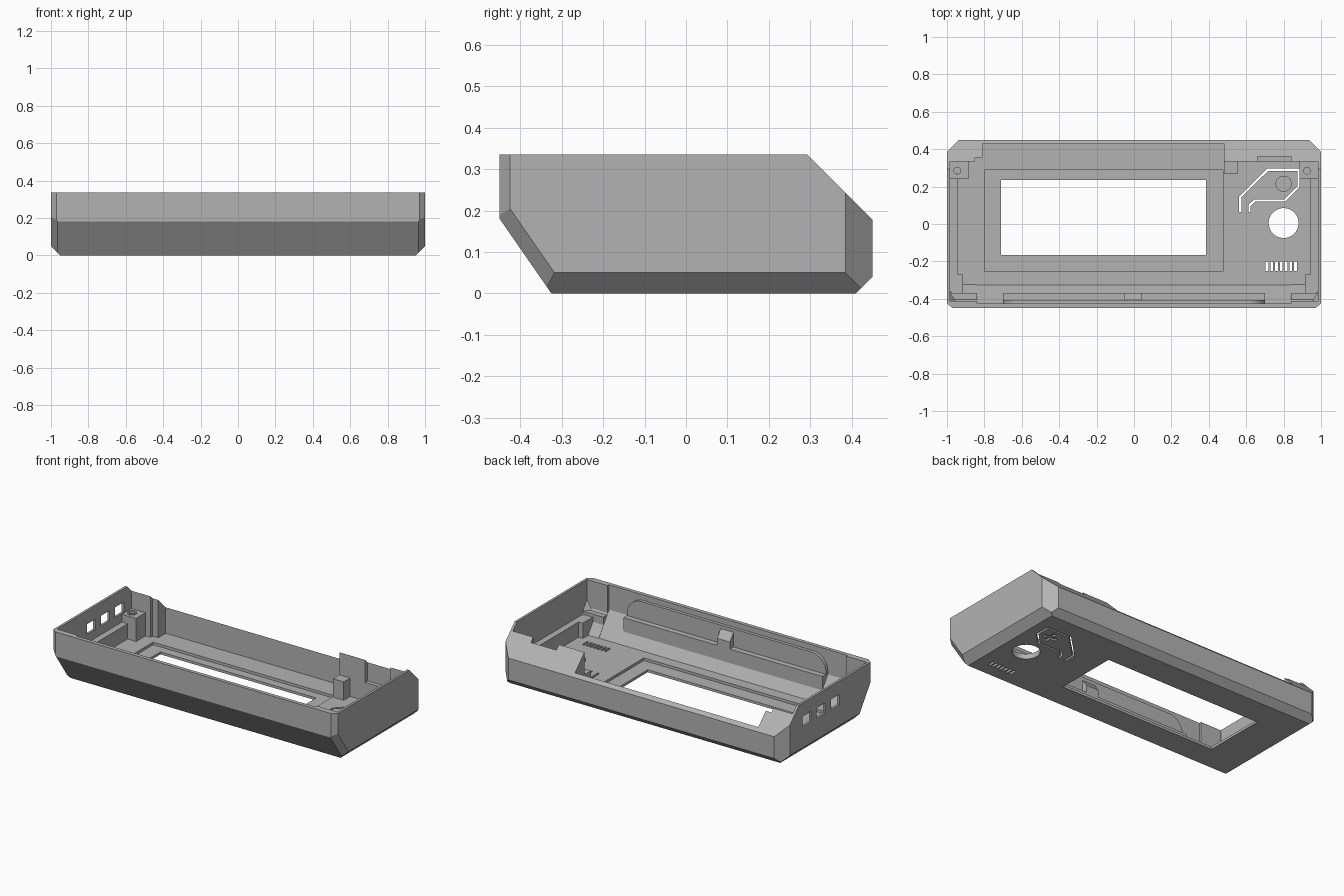
import bpy, bmesh, math
from mathutils import Vector

if "Cube" in bpy.data.objects:
    bpy.data.objects.remove(bpy.data.objects["Cube"])

grey = bpy.data.materials.new("plain grey")
grey.diffuse_color = (0.45, 0.45, 0.45, 1)
grey.use_nodes = True
grey.node_tree.nodes["Principled BSDF"].inputs["Base Color"].default_value = grey.diffuse_color

# Outer faces of the case: (outward normal, point); x sides are mirrored
SLOPE = (0, -0.822, -0.57)
PLANES = [(SLOPE, (0, -0.325, 0)), ((0, 1, -1), (0, 0.45, 0.04)), ((0, 1, 1), (0, 0.45, 0.178))]
for s in (-1, 1):
    PLANES += [((s, 0, -1), (s, 0, 0.05)), ((s, 1, 0), (s, 0.385, 0)),
               ((s, -1.2, 0), (s, -0.425, 0)), ((s, -0.822, -0.57), (s, -0.425, 0.205))]


def finish(name, bm):
    bmesh.ops.recalc_face_normals(bm, faces=bm.faces)
    me = bpy.data.meshes.new(name)
    bm.to_mesh(me)
    bm.free()
    me.materials.append(grey)
    ob = bpy.data.objects.new(name, me)
    bpy.context.collection.objects.link(ob)
    return ob


def block(name, x0, x1, y0, y1, z0, z1, inset=None, planes=PLANES):
    """Box, optionally trimmed by the case faces moved inwards."""
    bm = bmesh.new()
    bmesh.ops.create_cube(bm, size=1)
    for v in bm.verts:
        v.co = (x0 + (v.co.x + .5) * (x1 - x0), y0 + (v.co.y + .5) * (y1 - y0),
                z0 + (v.co.z + .5) * (z1 - z0))
    if inset is not None:
        for n, p in planes:
            n = Vector(n).normalized()
            bmesh.ops.bisect_plane(bm, geom=bm.verts[:] + bm.edges[:] + bm.faces[:], dist=1e-5,
                                   plane_co=Vector(p) - n * inset, plane_no=n, clear_outer=True)
            edges = [e for e in bm.edges if e.is_boundary]
            if edges:
                bmesh.ops.holes_fill(bm, edges=edges, sides=0)
    return finish(name, bm)


def prism(name, pts, to3d, depth):
    bm = bmesh.new()
    f = bm.faces.new([bm.verts.new(to3d(*p)) for p in pts])
    r = bmesh.ops.extrude_face_region(bm, geom=[f])
    bmesh.ops.translate(bm, vec=depth, verts=[v for v in r["geom"] if isinstance(v, bmesh.types.BMVert)])
    return finish(name, bm)


def disc(name, x, y, r, z0, z1, n=32):
    pts = [(x + r * math.cos(math.tau * i / n), y + r * math.sin(math.tau * i / n)) for i in range(n)]
    return prism(name, pts, lambda a, b: (a, b, z0), (0, 0, z1 - z0))


def cut(ob, cutter, op="DIFFERENCE"):
    m = ob.modifiers.new("cut", "BOOLEAN")
    m.operation, m.object, m.solver = op, cutter, "EXACT"
    bpy.context.view_layer.objects.active = ob
    bpy.ops.object.modifier_apply(modifier=m.name)
    bpy.data.objects.remove(cutter)


# Case shell with its cavities
FLOOR = 0.033
inner = [p for p in PLANES if p[0] != (0, 1, 1)]
case = block("case_shell", -1, 1, -0.45, 0.45, 0, 0.335, 0)
cut(case, block("cavity", -0.985, 0.985, -0.412, 0.335, FLOOR, 0.5, 0.02, inner))
cut(case, block("back_pocket", -0.81, 0.48, 0.1, 0.43, FLOOR, 0.5))
cut(case, block("back_step", -0.85, -0.7, 0.1, 0.355, FLOOR, 0.5))
cut(case, block("front_pocket", -0.84, 0.84, -0.426, -0.2, FLOOR, 0.5, 0.018, inner))
cut(case, block("back_notch", 0.66, 0.84, 0.2, 0.36, 0.15, 0.5))

# Display window with its stepped rebate
cut(case, block("rebate", -0.80, 0.475, -0.255, 0.29, 0.016, 0.2))
cut(case, block("window", -0.71, 0.385, -0.165, 0.235, -0.1, 0.2))

# Knob hole, vents and side ports
cut(case, disc("knob_hole", 0.8, 0.005, 0.08, -0.1, 0.1, 48))
for i in range(7):
    x = 0.703 + i * 0.0255
    cut(case, block("vent", x, x + 0.015, -0.25, -0.2, -0.1, 0.1))
for y in (-0.07, 0.073, 0.216):
    cut(case, block("port", -1.1, -0.9, y - 0.043, y + 0.043, 0.185, 0.25))

# Spring button: a narrow slot around a tongue, cross engraved below
path = [(0.568, 0.065), (0.568, 0.145), (0.715, 0.29), (0.88, 0.29), (0.88, 0.2),
        (0.805, 0.125), (0.645, 0.125), (0.618, 0.1), (0.618, 0.065)]


def offset(points, d):
    out = []
    for i, p in enumerate(points):
        p = Vector(p)
        a = (p - Vector(points[i - 1])).normalized() if i else None
        b = (Vector(points[i + 1]) - p).normalized() if i < len(points) - 1 else a
        a = a or b
        na, nb = Vector((-a.y, a.x)), Vector((-b.y, b.x))
        m = (na + nb).normalized()
        out.append(tuple(p + m * d / m.dot(na)))
    return out


ring = offset(path, 0.006) + offset(path, -0.006)[::-1]
cut(case, prism("button_slot", ring, lambda x, y: (x, y, -0.1), (0, 0, 0.2)))
for hx, hy in ((0.045, 0.012), (0.012, 0.045)):
    cut(case, block("cross", 0.8 - hx, 0.8 + hx, 0.215 - hy, 0.215 + hy, -0.1, 0.012))
disc("button_boss", 0.8, 0.215, 0.043, 0.025, 0.06)

# Side ledges, screw posts and front corner brackets
for s, side in ((-1, "left"), (1, "right")):
    def sided(name, a, b, *rest):
        x0, x1 = sorted((s * a, s * b))
        return block(f"{side}_{name}", x0, x1, *rest)
    sided("ledge", 0.945, 0.99, -0.27, 0.27, 0.02, 0.13, 0.006)
    sided("corner_bracket", 0.915, 0.99, -0.37, -0.27, 0.02, 0.13, 0.006)
    sided("front_bracket", 0.84, 0.99, -0.415, -0.37, 0.02, 0.15, 0.006)
    px = -0.945 if s < 0 else 0.925
    post = sided("screw_post", 0.885, 0.99, 0.24, 0.34, 0.02, 0.18, 0.006)
    cut(post, disc("hole", px, 0.285, 0.018, 0.08, 0.3, 24))
    collar = disc(f"{side}_screw_collar", px, 0.285, 0.028, 0.17, 0.186, 24)
    cut(collar, disc("hole", px, 0.285, 0.018, 0.08, 0.3, 24))
block("support_post", 0.48, 0.555, 0.27, 0.34, 0.02, 0.15)

# Front ledge, round-cornered backing plate and centre clip
block("front_ledge", -0.7, 0.7, -0.425, -0.37, 0.02, 0.185, 0.006)
arc = [(0.6 + 0.1 * math.cos(t), 0.2 + 0.1 * math.sin(t)) for t in [i * math.pi / 16 for i in range(9)]]
outline = [(0.7, 0.18)] + arc + [(-x, z) for x, z in arc[::-1]] + [(-0.7, 0.18)]
prism("backing_plate", outline, lambda x, z: (x, -0.43, z), (0, 0.024, 0))
prism("centre_clip", [(-0.408, 0.18), (-0.37, 0.18), (-0.37, 0.23), (-0.408, 0.28)],
      lambda y, z: (-0.05, y, z), (0.09, 0, 0))
